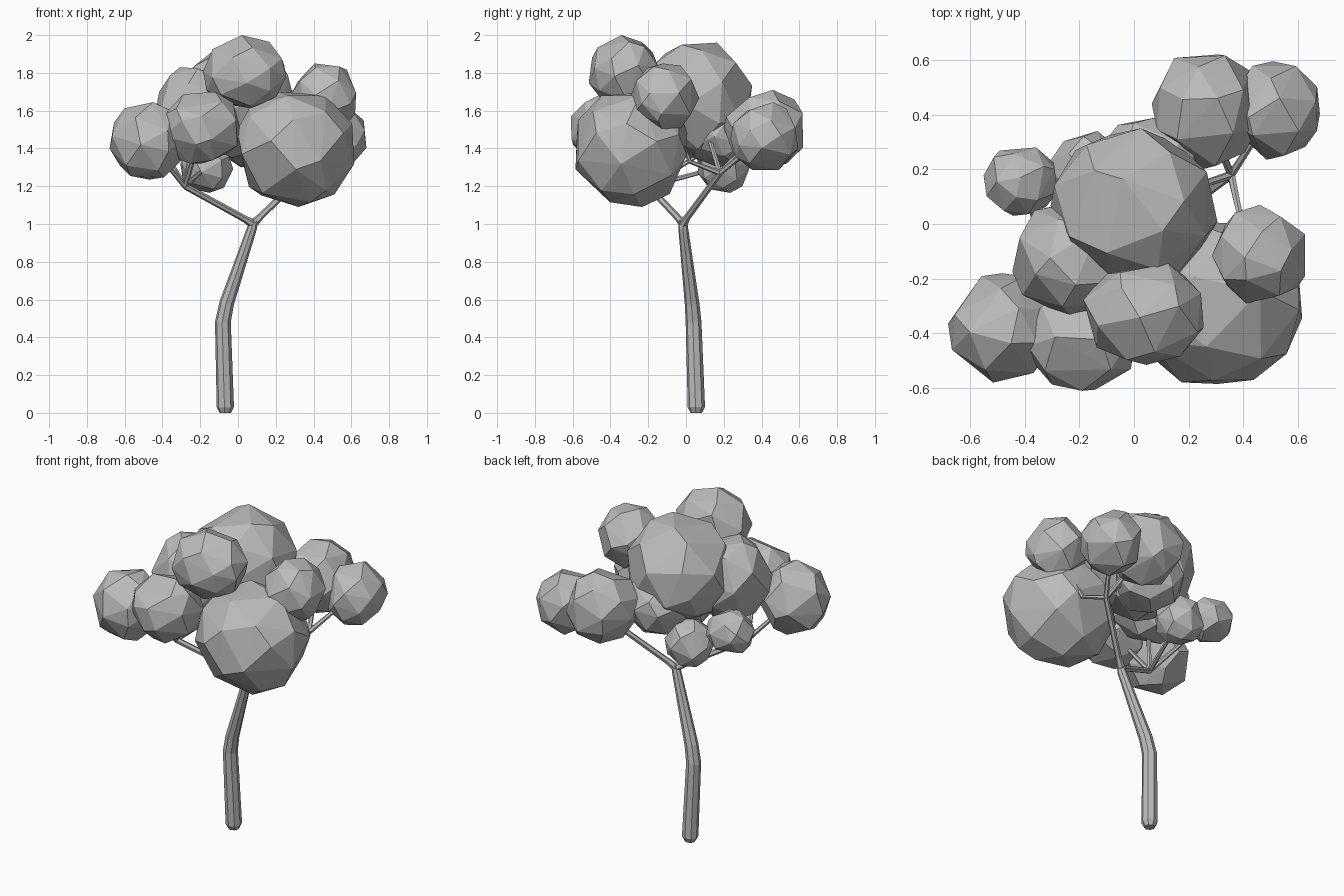
import bpy, bmesh, math, random
from mathutils import Vector

if "Cube" in bpy.data.objects:
    bpy.data.objects.remove(bpy.data.objects["Cube"])

random.seed(7)
grey = bpy.data.materials.new("plain grey")
grey.diffuse_color = (0.5, 0.5, 0.5, 1)
grey.use_nodes = True
grey.node_tree.nodes["Principled BSDF"].inputs["Base Color"].default_value = grey.diffuse_color


def finish(name, bm):
    bmesh.ops.recalc_face_normals(bm, faces=bm.faces)
    me = bpy.data.meshes.new(name)
    bm.to_mesh(me)
    bm.free()
    me.materials.append(grey)
    ob = bpy.data.objects.new(name, me)
    bpy.context.collection.objects.link(ob)


def clump(name, centre, size, n=26):
    """Faceted leaf clump: hull of jittered spiral points fitted to its half-sizes."""
    pts = []
    turn = random.random() * 6.28
    for i in range(n):
        z = 1 - 2 * (i + 0.5) / n
        r = math.sqrt(1 - z * z)
        a = i * 2.39996 + turn
        p = Vector((r * math.cos(a), r * math.sin(a), z))
        p += Vector([random.uniform(-0.16, 0.16) for _ in range(3)])
        pts.append(p.normalized())
    lo = [min(p[k] for p in pts) for k in range(3)]
    hi = [max(p[k] for p in pts) for k in range(3)]
    bm = bmesh.new()
    for p in pts:
        bm.verts.new([centre[k] + size[k] * (2 * (p[k] - lo[k]) / (hi[k] - lo[k]) - 1)
                      for k in range(3)])
    bmesh.ops.convex_hull(bm, input=bm.verts)
    finish(name, bm)


def limb(name, path, sides=8):
    """Tapered tube through (x, y, z, radius) points."""
    bm = bmesh.new()
    pts = [Vector(p[:3]) for p in path]
    rings = []
    for i, p in enumerate(pts):
        d = (pts[min(i + 1, len(pts) - 1)] - pts[max(i - 1, 0)]).normalized()
        u = d.cross(Vector((0.1, 1, 0.05))).normalized()
        v = d.cross(u)
        rings.append([bm.verts.new(p + path[i][3] * (
            u * math.cos(2 * math.pi * k / sides) + v * math.sin(2 * math.pi * k / sides)))
            for k in range(sides)])
    for a, b in zip(rings, rings[1:]):
        for k in range(sides):
            j = (k + 1) % sides
            bm.faces.new((a[k], a[j], b[j], b[k]))
    bm.faces.new(rings[0])
    bm.faces.new(rings[-1])
    finish(name, bm)


# Leaf clumps: centre, half-sizes
clumps = {
    "front_right": ((0.305, -0.29, 1.395), (0.31, 0.295, 0.305)),
    "crown": ((0.0, 0.06, 1.655), (0.305, 0.29, 0.305)),
    "top": ((0.035, -0.33, 1.805), (0.22, 0.185, 0.195)),
    "left": ((-0.48, -0.38, 1.44), (0.20, 0.20, 0.205)),
    "front_left": ((-0.19, -0.42, 1.51), (0.20, 0.19, 0.19)),
    "inner_left": ((-0.21, -0.13, 1.59), (0.235, 0.22, 0.24)),
    "right": ((0.455, -0.11, 1.67), (0.17, 0.18, 0.18)),
    "back": ((0.26, 0.41, 1.50), (0.195, 0.21, 0.21)),
    "back_right": ((0.51, 0.415, 1.465), (0.17, 0.18, 0.18)),
    "back_left": ((-0.415, 0.155, 1.42), (0.135, 0.125, 0.13)),
    "low_back": ((-0.165, 0.20, 1.305), (0.14, 0.14, 0.14)),
    "inner_back": ((0.05, 0.19, 1.49), (0.20, 0.20, 0.19)),
}
for key, (c, s) in clumps.items():
    clump(key + "_leaf_clump", c, s, 32 if s[0] > 0.28 else 26)

# Trunk with a slightly rounded foot
limb("trunk", [(-0.067, 0.055, 0.0, 0.03), (-0.067, 0.055, 0.03, 0.046),
               (-0.08, 0.04, 0.48, 0.042), (-0.06, 0.032, 0.58, 0.039),
               (0.075, -0.015, 0.98, 0.026), (0.085, -0.015, 1.02, 0.02)])

# Two main branches, then twigs running into the clumps
fork, left, right = (0.08, -0.015, 1.0), (-0.28, -0.2, 1.2), (0.355, 0.18, 1.27)
limb("left_branch", [(*fork, 0.024), (0.03, -0.04, 1.03, 0.018), (*left, 0.017)], 6)
limb("right_branch", [(*fork, 0.024), (0.12, 0.01, 1.04, 0.018), (*right, 0.016)], 6)
for root, tips in ((left, ("left", "front_left", "back_left", "low_back", "inner_left")),
                   (right, ("back", "back_right", "crown"))):
    for t in tips:
        limb(t + "_twig", [(*root, 0.015), (*clumps[t][0], 0.009)], 6)
limb("right_twig", [(*right, 0.015), (0.39, 0.02, 1.33, 0.012), (0.44, -0.09, 1.6, 0.009)], 6)
